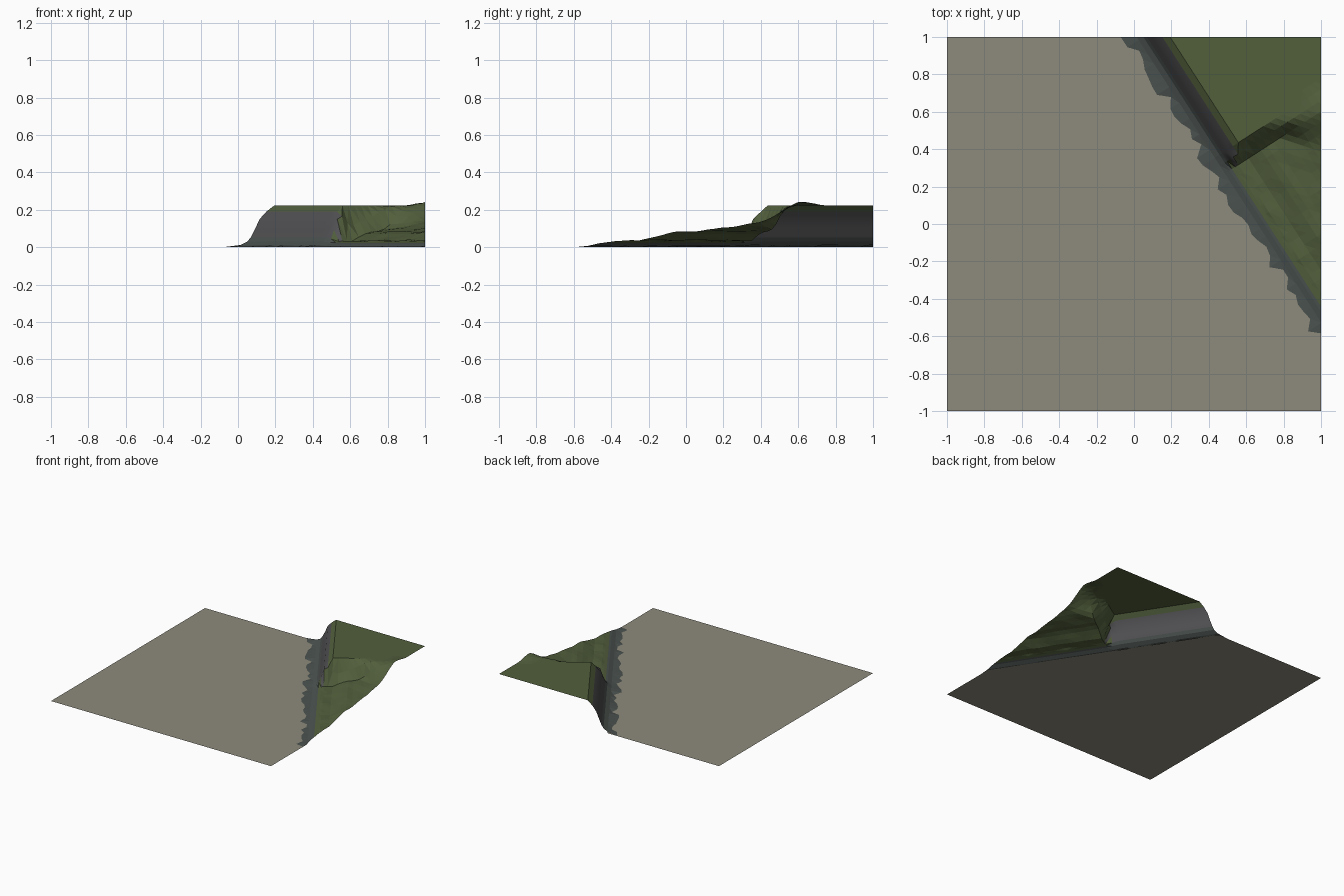
import bpy, bmesh, random
from mathutils import Vector, noise

if "Cube" in bpy.data.objects:
    bpy.data.objects.remove(bpy.data.objects["Cube"])

random.seed(4)
ORIGIN = Vector((0.05, 1.0))
ALONG = Vector((0.543, -0.84)).normalized()      # direction of the cliff foot
INTO = Vector((-ALONG.y, ALONG.x))               # from the plain into the hill

PLATEAU = [(-0.05, 0), (0, 0.03), (0.02, 0.06), (0.055, 0.15), (0.085, 0.19), (0.12, 0.222), (2, 0.222)]
SLOPE = [(-0.045, 0), (0, 0.02), (0.06, 0.035), (0.12, 0.037), (0.22, 0.08), (0.28, 0.085),
         (0.34, 0.1), (0.38, 0.105), (0.45, 0.13), (0.6, 0.16), (1.2, 0.2)]
RIM = [(0.53, 0.36), (0.6, 0.45), (0.7, 0.51), (0.8, 0.55), (1.0, 0.62)]
WIDTH = [(0.5, 0.07), (0.8, 0.09), (1.0, 0.24)]


def interp(table, t):
    if t <= table[0][0]:
        return table[0][1]
    for (a, u), (b, v) in zip(table, table[1:]):
        if t <= b:
            return u + (v - u) * (t - a) / (b - a)
    return table[-1][1]


def plateau_weight(x, y):
    t = (y - interp(RIM, x)) / interp(WIDTH, x) + 1
    t = max(0.0, min(1.0, t))
    return t * t * (3 - 2 * t)


def height(x, y, d):
    w = plateau_weight(x, y)
    low = interp(SLOPE, d)
    if d > 0.05:
        low += 0.008 * noise.noise(Vector((x * 9, y * 9, 0)))
    bump = 0.024 * max(0, 1 - abs(y - 0.62) / 0.12) * max(0, (x - 0.9) / 0.1)
    return max(0.001, w * interp(PLATEAU, d) + (1 - w) * low + bump * (x <= 1.1))


def finish(bm, name, color, smooth):
    # trim to the square tile
    for co, no in (((1, 0, 0), (1, 0, 0)), ((0, 1, 0), (0, 1, 0))):
        bmesh.ops.bisect_plane(bm, geom=bm.verts[:] + bm.edges[:] + bm.faces[:],
                               plane_co=co, plane_no=no, clear_outer=True)
    loose = [v for v in bm.verts if not v.link_faces]
    bmesh.ops.delete(bm, geom=loose, context='VERTS')
    for f in bm.faces:
        f.smooth = smooth
        f.normal_update()
        if f.normal.z < 0:
            f.normal_flip()
    me = bpy.data.meshes.new(name)
    bm.to_mesh(me)
    bm.free()
    mat = bpy.data.materials.new(name)
    mat.diffuse_color = (*color, 1)
    mat.use_nodes = True
    mat.node_tree.nodes["Principled BSDF"].inputs["Base Color"].default_value = mat.diffuse_color
    me.materials.append(mat)
    bpy.context.collection.objects.link(bpy.data.objects.new(name, me))


def terrain(name, color, offsets, step, keep=None, smooth=False, ragged=False):
    bm = bmesh.new()
    rows = []
    for i in range(int(2.9 / step)):
        row = []
        for k, d in enumerate(offsets):
            if ragged and k == 0:
                d -= random.uniform(0.0, 0.07)
            p = ORIGIN + ALONG * (-0.9 + i * step) + INTO * d
            row.append(bm.verts.new((p.x, p.y, height(p.x, p.y, d))))
        rows.append(row)
    for r, q in zip(rows, rows[1:]):
        for k in range(len(offsets) - 1):
            quad = (r[k], q[k], q[k + 1], r[k + 1])
            c = sum((v.co for v in quad), Vector()) / 4
            if keep is None or keep(c, offsets[k]):
                bm.faces.new(quad)
    bmesh.ops.triangulate(bm, faces=bm.faces[:])
    finish(bm, name, color, smooth)


def is_cliff(c, d):
    return d < 0.085 and plateau_weight(c.x, c.y) > 0.5


# Flat plain, ending at the foot of the cliff
bm = bmesh.new()
bm.faces.new([bm.verts.new(p) for p in ((-1, -1, 0), (1, -1, 0), (1, 1, 0), (-1, 1, 0))])
foot = ORIGIN - INTO * 0.03
bmesh.ops.bisect_plane(bm, geom=bm.verts[:] + bm.edges[:] + bm.faces[:],
                       plane_co=(foot.x, foot.y, 0), plane_no=(INTO.x, INTO.y, 0), clear_outer=True)
finish(bm, "plain", (0.27, 0.26, 0.2), False)

# Ragged rock rubble along the foot
terrain("rubble", (0.07, 0.085, 0.078), [-0.045, -0.03, 0.0, 0.015], 0.05, ragged=True)

# Cliff face and grassy hill share one grid
inner = [0.015, 0.035, 0.055, 0.085, 0.12] + [0.16 + 0.04 * i for i in range(19)]
terrain("cliff_face", (0.085, 0.085, 0.09), inner, 0.05, is_cliff, smooth=True)
terrain("grass_hill", (0.085, 0.115, 0.046), inner, 0.05, lambda c, d: not is_cliff(c, d))
